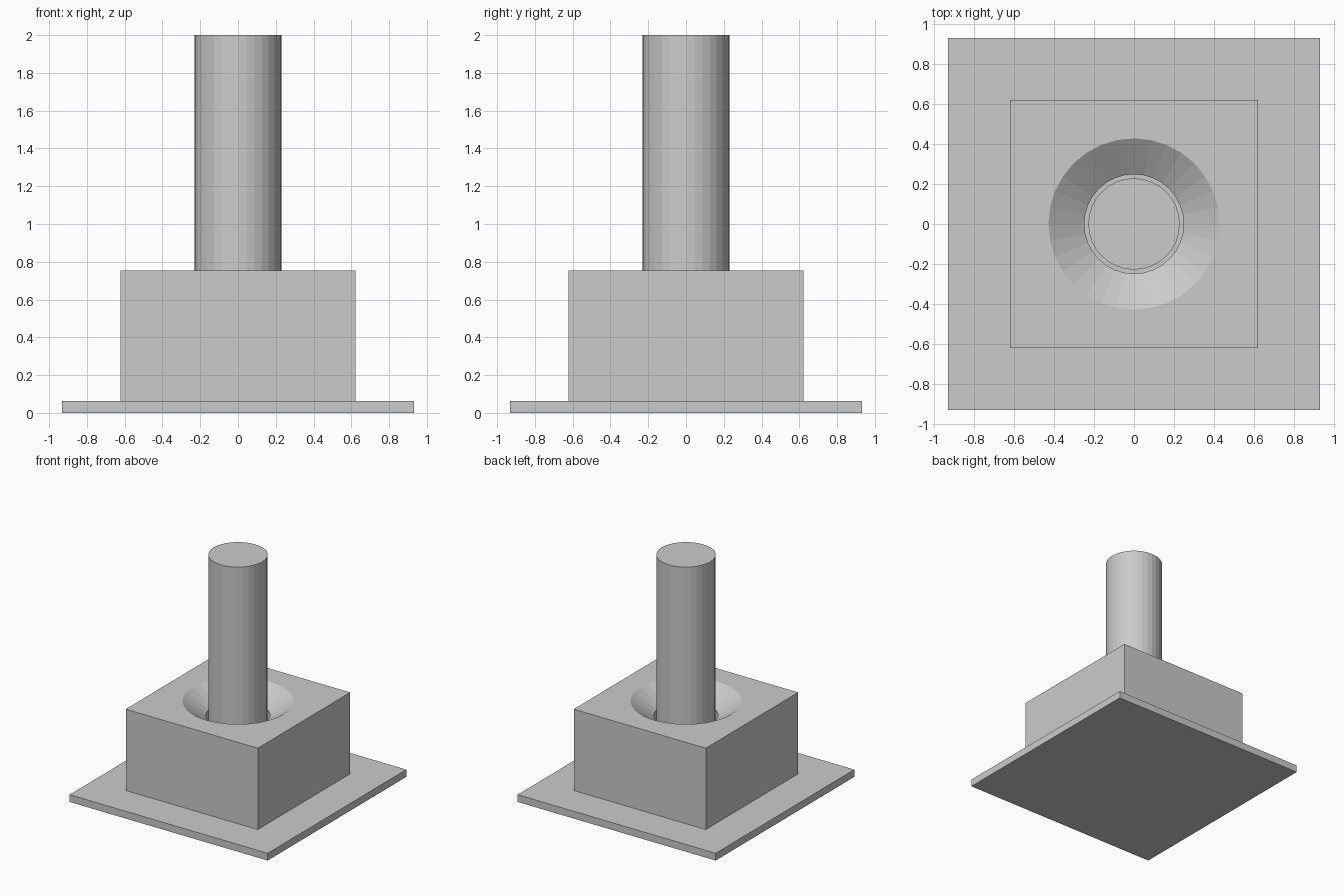
import bpy, bmesh, math

if "Cube" in bpy.data.objects:
    bpy.data.objects.remove(bpy.data.objects["Cube"])

SEG = 32
PLATE_TOP, BLOCK_TOP, PIN_TOP = 0.062, 0.755, 2.0

grey = bpy.data.materials.new("plain_grey")
grey.diffuse_color = (0.6, 0.6, 0.6, 1)
grey.use_nodes = True
grey.node_tree.nodes["Principled BSDF"].inputs["Base Color"].default_value = grey.diffuse_color


def finish(name, bm):
    bmesh.ops.recalc_face_normals(bm, faces=bm.faces)
    mesh = bpy.data.meshes.new(name)
    bm.to_mesh(mesh)
    bm.free()
    mesh.materials.append(grey)
    obj = bpy.data.objects.new(name, mesh)
    bpy.context.collection.objects.link(obj)
    return obj


def box(name, half, z0, z1):
    bm = bmesh.new()
    bmesh.ops.create_cube(bm, size=1)
    for v in bm.verts:
        v.co = (v.co.x * 2 * half, v.co.y * 2 * half, z0 if v.co.z < 0 else z1)
    return finish(name, bm)


def turned(name, profile):
    """Capped round part from (radius, z) pairs, bottom to top."""
    bm = bmesh.new()
    rings = [[bm.verts.new((r * math.cos(2 * math.pi * i / SEG),
                            r * math.sin(2 * math.pi * i / SEG), z))
              for i in range(SEG)] for r, z in profile]
    for a, b in zip(rings, rings[1:]):
        for i in range(SEG):
            j = (i + 1) % SEG
            bm.faces.new((a[i], a[j], b[j], b[i]))
    bm.faces.new(rings[0])
    bm.faces.new(rings[-1])
    return finish(name, bm)


# Wide base plate and the block standing on it
box("base_plate", 0.933, 0, PLATE_TOP)
block = box("socket_block", 0.622, PLATE_TOP, BLOCK_TOP)

# Countersunk round socket, widening at the top of the block
slope = 0.124 / 0.18
cutter = turned("socket_cutter", [(0.249, PLATE_TOP - 0.1), (0.249, BLOCK_TOP - 0.124),
                                  (0.429 + 0.02, BLOCK_TOP + 0.02 * slope)])
cutter.hide_render = True
cutter.hide_viewport = True
cut = block.modifiers.new("socket", 'BOOLEAN')
cut.operation = 'DIFFERENCE'
cut.solver = 'EXACT'
cut.object = cutter

# Upright pin standing loosely in the socket
turned("pin", [(0.229, PLATE_TOP), (0.229, PIN_TOP)])
